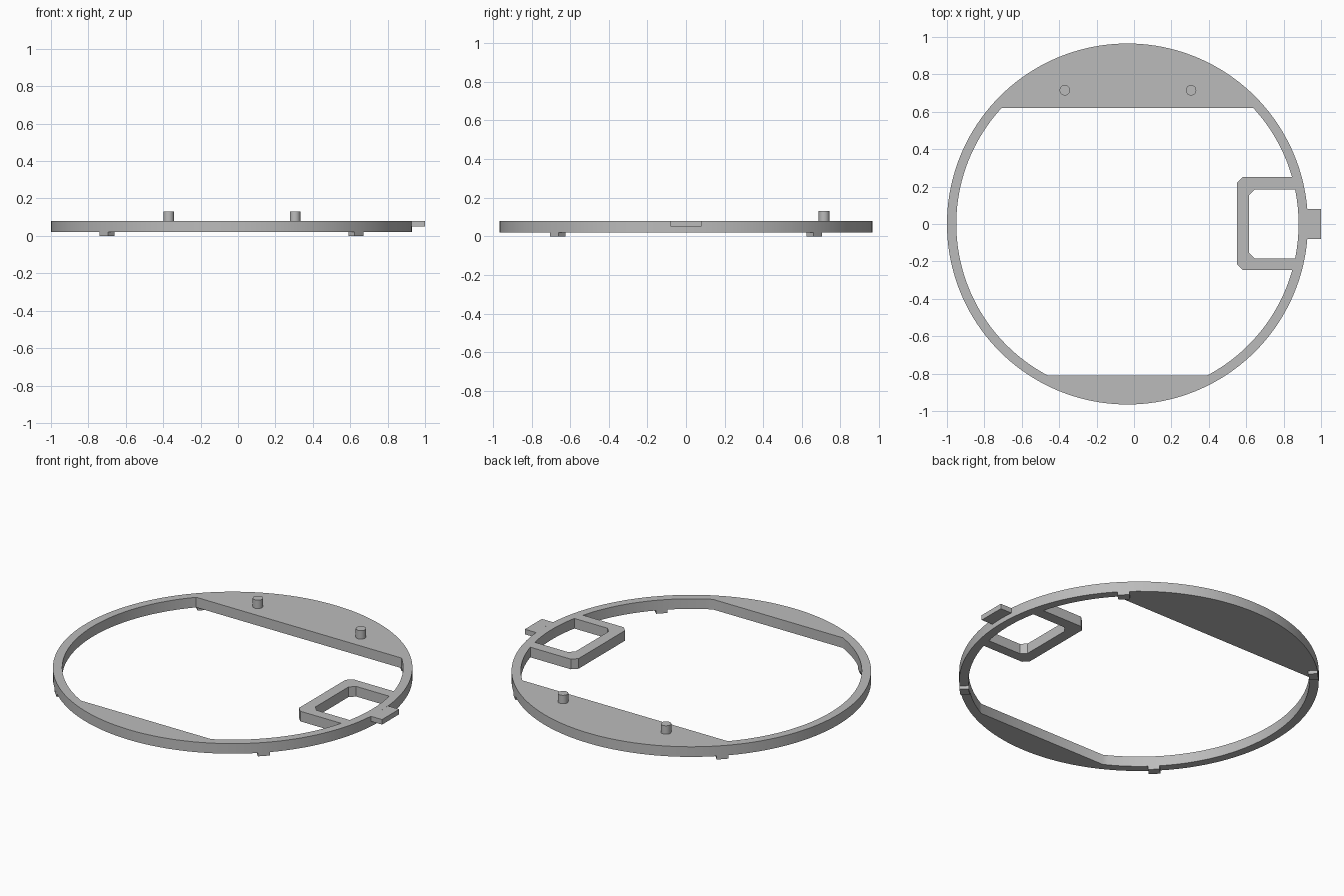
import bpy, bmesh
from math import asin, cos, sin, pi, radians

cube = bpy.data.objects.get("Cube")
if cube:
    bpy.data.objects.remove(cube)

CX, OUTER, INNER = -0.035, 0.965, 0.915   # ring centre and radii
BOTTOM, TOP = 0.02, 0.08                  # ring heights

grey = bpy.data.materials.new("plain grey")
grey.use_nodes = True
grey.diffuse_color = (0.5, 0.5, 0.5, 1)
grey.node_tree.nodes["Principled BSDF"].inputs["Base Color"].default_value = grey.diffuse_color


def arc(r, a, b, n):
    """Points on a circle about the ring centre, from angle a to b."""
    return [(CX + r * cos(a + (b - a) * i / n), r * sin(a + (b - a) * i / n))
            for i in range(n + 1)]


def prism(name, loops, z0, z1):
    """Extrude a flat outline; any loops after the first are holes."""
    bm = bmesh.new()
    edges = []
    for loop in loops:
        vs = [bm.verts.new((x, y, z0)) for x, y in loop]
        edges += [bm.edges.new((v, vs[i - 1])) for i, v in enumerate(vs)]
    bmesh.ops.triangle_fill(bm, edges=edges, use_beauty=True)
    top = bmesh.ops.extrude_face_region(bm, geom=bm.faces[:], use_keep_orig=True)["geom"]
    bmesh.ops.translate(bm, verts=[g for g in top if isinstance(g, bmesh.types.BMVert)],
                        vec=(0, 0, z1 - z0))
    bmesh.ops.recalc_face_normals(bm, faces=bm.faces[:])
    mesh = bpy.data.meshes.new(name)
    bm.to_mesh(mesh)
    bm.free()
    mesh.materials.append(grey)
    ob = bpy.data.objects.new(name, mesh)
    bpy.context.collection.objects.link(ob)
    bpy.ops.object.select_all(action='DESELECT')
    ob.select_set(True)
    bpy.context.view_layer.objects.active = ob
    bpy.ops.object.shade_smooth_by_angle(angle=radians(30))
    return ob


# Ring body: the main opening is cut off by two straight plates and a side frame
back, front = asin(0.62 / INNER), asin(0.81 / INNER)
frame_hi, frame_lo = asin(0.25 / INNER), asin(0.245 / INNER)
opening = (arc(INNER, frame_hi, back, 16)
           + arc(INNER, pi - back, pi + front, 60)
           + arc(INNER, -front, -frame_lo, 24)
           + [(0.58, -0.245), (0.55, -0.215), (0.55, 0.22), (0.58, 0.25)])
win = asin(0.185 / INNER)
window = arc(INNER, -win, win, 12) + [(0.645, 0.185), (0.615, 0.155),
                                      (0.615, -0.155), (0.645, -0.185)]
circle = arc(OUTER, 0, 2 * pi, 160)[:-1]
prism("ring_body", [circle, opening, window], BOTTOM, TOP)

# Outer side tab, seated on the curved rim
half = asin(0.08 / OUTER)
prism("side_tab", [arc(OUTER, -half, half, 6) + [(1, 0.08), (1, -0.08)]], 0.05, TOP)

# Four small feet under the rim
for i in range(4):
    a = pi / 4 + i * pi / 2
    d = 0.0335
    prism(f"foot_{i + 1}", [arc(OUTER, a - d, a + d, 4) + arc(INNER, a + d, a - d, 4)],
          0, BOTTOM)

# Two locating pins on the back plate
for side, x in (("right", -0.37), ("left", 0.305)):
    pin = arc(0.028, 0, 2 * pi, 32)[:-1]
    prism(f"{side}_pin", [[(px - CX + x, py + 0.715) for px, py in pin]], TOP, 0.13)
